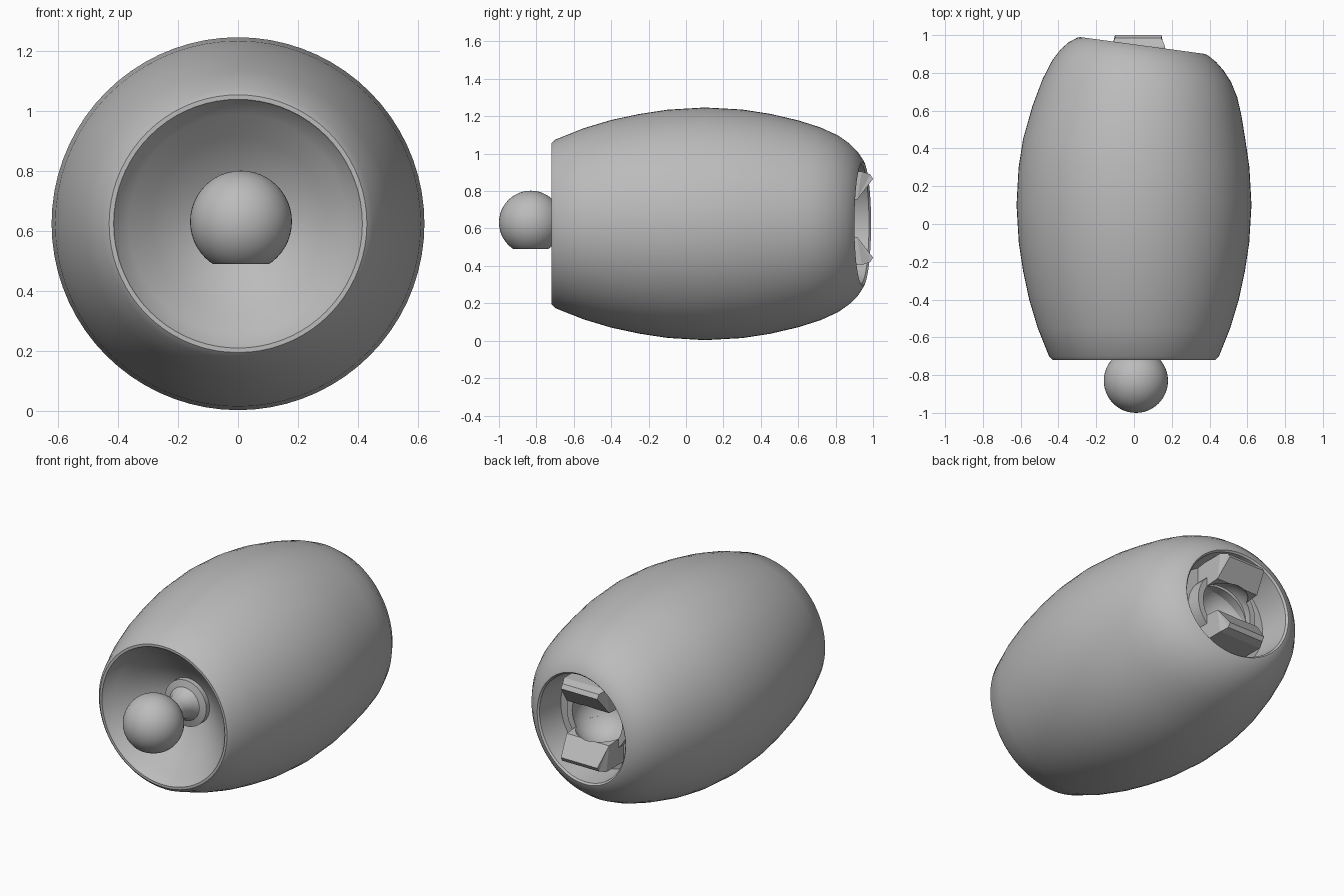
import bpy
import bmesh
import math
from mathutils import Vector

cube = bpy.data.objects.get("Cube")
if cube:
    bpy.data.objects.remove(cube, do_unlink=True)

grey = bpy.data.materials.new("plain_grey")
grey.use_nodes = True
grey.diffuse_color = (0.5, 0.5, 0.5, 1)
grey.node_tree.nodes["Principled BSDF"].inputs["Base Color"].default_value = (0.5, 0.5, 0.5, 1)


def finish(name, bm, smooth=True):
    """Turn a bmesh into a named, coloured object."""
    bmesh.ops.recalc_face_normals(bm, faces=bm.faces)
    mesh = bpy.data.meshes.new(name)
    bm.to_mesh(mesh)
    bm.free()
    mesh.materials.append(grey)
    obj = bpy.data.objects.new(name, mesh)
    bpy.context.collection.objects.link(obj)
    bpy.ops.object.select_all(action="DESELECT")
    obj.select_set(True)
    bpy.context.view_layer.objects.active = obj
    if smooth:
        bpy.ops.object.shade_smooth_by_angle(angle=math.radians(35))
    return obj


def lathe(name, profile, cx, cz, bend=None, sides=72):
    """Revolve (y, radius) points around an axis along y and cap both ends."""
    bm = bmesh.new()
    rings = []
    for y, r in profile:
        ring = []
        for i in range(sides):
            a = math.tau * i / sides
            p = Vector((cx + r * math.cos(a), y, cz + r * math.sin(a)))
            ring.append(bm.verts.new(bend(p) if bend else p))
        rings.append(ring)
    for a, b in zip(rings, rings[1:]):
        for i in range(sides):
            j = (i + 1) % sides
            bm.faces.new((a[i], a[j], b[j], b[i]))
    bm.faces.new(rings[0])
    bm.faces.new(rings[-1])
    return finish(name, bm)


def slant(p):
    """Tilt the rear end towards +x, fading out along the body."""
    w = min(max((p.y - 0.4) / 0.5, 0), 1)
    w = w * w * (3 - 2 * w)
    return Vector((p.x + 0.045 * w, p.y - 0.135 * p.x * w, p.z))


# Barrel: front funnel, bulged outer skin, slanted rear rim and recess
barrel = [(-0.47, 0.10), (-0.48, 0.14), (-0.60, 0.29), (-0.67, 0.365), (-0.71, 0.41), (-0.72, 0.415),
          (-0.72, 0.43), (-0.70, 0.45), (-0.55, 0.51), (-0.40, 0.555), (-0.25, 0.587),
          (-0.10, 0.61), (0.10, 0.622), (0.30, 0.611), (0.45, 0.588), (0.60, 0.553),
          (0.72, 0.515), (0.81, 0.473), (0.87, 0.43), (0.91, 0.39), (0.94, 0.345),
          (0.945, 0.33), (0.935, 0.32), (0.76, 0.30), (0.76, 0.19), (0.56, 0.19)]
lathe("barrel", barrel, 0, 0.625, slant)

# Stem with its flared base
stem = [(-0.75, 0.075), (-0.62, 0.065), (-0.56, 0.075), (-0.53, 0.10), (-0.52, 0.14), (-0.44, 0.14)]
lathe("stem", stem, 0.01, 0.635, sides=40)

# Ball with a flat underside
bm = bmesh.new()
bmesh.ops.create_uvsphere(bm, u_segments=48, v_segments=24, radius=0.17)
bmesh.ops.translate(bm, verts=bm.verts, vec=(0.01, -0.83, 0.632))
cut = bmesh.ops.bisect_plane(bm, geom=bm.verts[:] + bm.edges[:] + bm.faces[:],
                             plane_co=(0, 0, 0.49), plane_no=(0, 0, -1), clear_outer=True)
bmesh.ops.edgeloop_fill(bm, edges=[e for e in cut["geom_cut"] if isinstance(e, bmesh.types.BMEdge)])
finish("ball", bm)

# Spherical socket cup in the rear recess
SX, SY, SZ, SR = 0.022, 0.78, 0.655, 0.175
angles = [math.radians(a) for a in range(5, 106, 5)]
cup = [(SY - SR * math.cos(a), SR * math.sin(a)) for a in angles]
cup += [(cup[-1][0], 0.205), (0.58, 0.205)]
lathe("socket_cup", cup, SX, SZ, sides=56)

# Cutter that hollows the jaws
bm = bmesh.new()
bmesh.ops.create_uvsphere(bm, u_segments=48, v_segments=24, radius=SR)
bmesh.ops.translate(bm, verts=bm.verts, vec=(SX, SY, SZ))
cutter = finish("jaw_cutter", bm)
cutter.hide_render = True

# Two jaws with lead-in slopes and chamfered ends
section = [(0.66, 0.08), (0.915, 0.10), (1.0, 0.21), (0.985, 0.235), (0.94, 0.25), (0.66, 0.25)]
for side, name in ((1, "upper_jaw"), (-1, "lower_jaw")):
    bm = bmesh.new()
    ends = [[bm.verts.new((SX + s * (0.123 if y > 0.95 else 0.143), y, SZ + side * d))
             for y, d in section] for s in (-1, 1)]
    n = len(section)
    for i in range(n):
        j = (i + 1) % n
        bm.faces.new((ends[0][i], ends[0][j], ends[1][j], ends[1][i]))
    for end in ends:
        bm.faces.new(end)
    bmesh.ops.triangulate(bm, faces=[f for f in bm.faces if len(f.verts) > 4])
    jaw = finish(name, bm, smooth=False)
    mod = jaw.modifiers.new("hollow", "BOOLEAN")
    mod.operation = "DIFFERENCE"
    mod.solver = "EXACT"
    mod.object = cutter
    bpy.ops.object.modifier_apply(modifier="hollow")
bpy.data.objects.remove(cutter, do_unlink=True)
